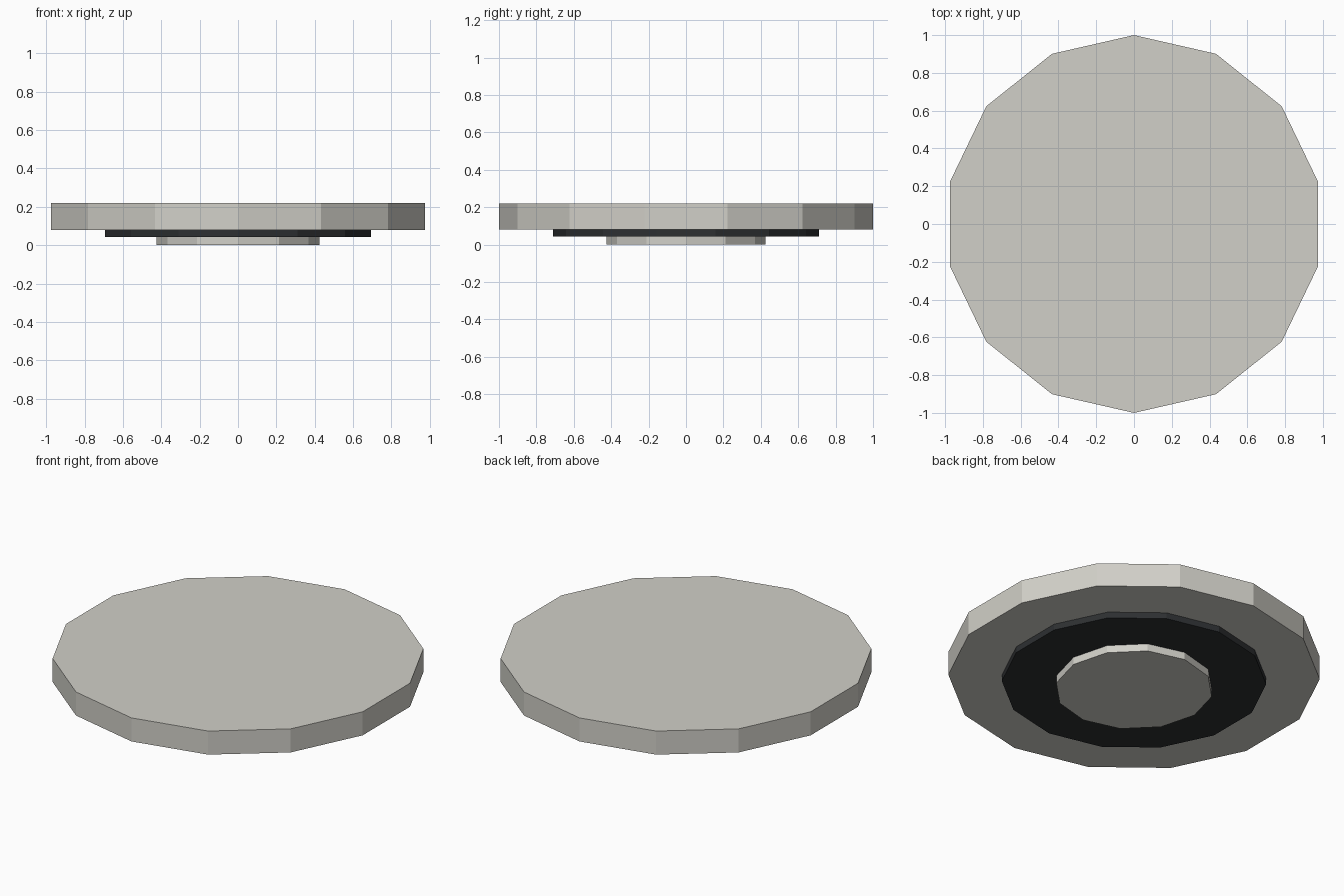
import bpy, bmesh, math

if "Cube" in bpy.data.objects:
    bpy.data.objects.remove(bpy.data.objects["Cube"])


def material(name, rgb):
    m = bpy.data.materials.new(name)
    m.diffuse_color = (*rgb, 1.0)
    m.use_nodes = True
    m.node_tree.nodes["Principled BSDF"].inputs["Base Color"].default_value = m.diffuse_color
    return m


def disc(name, radius, sides, z0, z1, mat):
    """Flat-faced prism with one corner pointing to +y."""
    bm = bmesh.new()
    ring = [bm.verts.new((radius * math.sin(2 * math.pi * i / sides),
                          radius * math.cos(2 * math.pi * i / sides), z0))
            for i in range(sides)]
    base = bm.faces.new(ring)
    top = bmesh.ops.extrude_face_region(bm, geom=[base], use_keep_orig=True)
    for v in top["geom"]:
        if isinstance(v, bmesh.types.BMVert):
            v.co.z = z1
    bmesh.ops.recalc_face_normals(bm, faces=bm.faces)
    me = bpy.data.meshes.new(name)
    bm.to_mesh(me)
    bm.free()
    me.materials.append(mat)
    ob = bpy.data.objects.new(name, me)
    bpy.context.collection.objects.link(ob)
    return ob


light = material("warm light grey", (0.64, 0.63, 0.58))
dark = material("near black", (0.026, 0.029, 0.031))

# Foot, dark gasket ring and broad top plate, stacked upward
disc("foot", 0.425, 12, 0.0, 0.044, light)
disc("dark_gasket", 0.712, 14, 0.044, 0.08, dark)
disc("top_plate", 1.0, 14, 0.08, 0.22, light)
